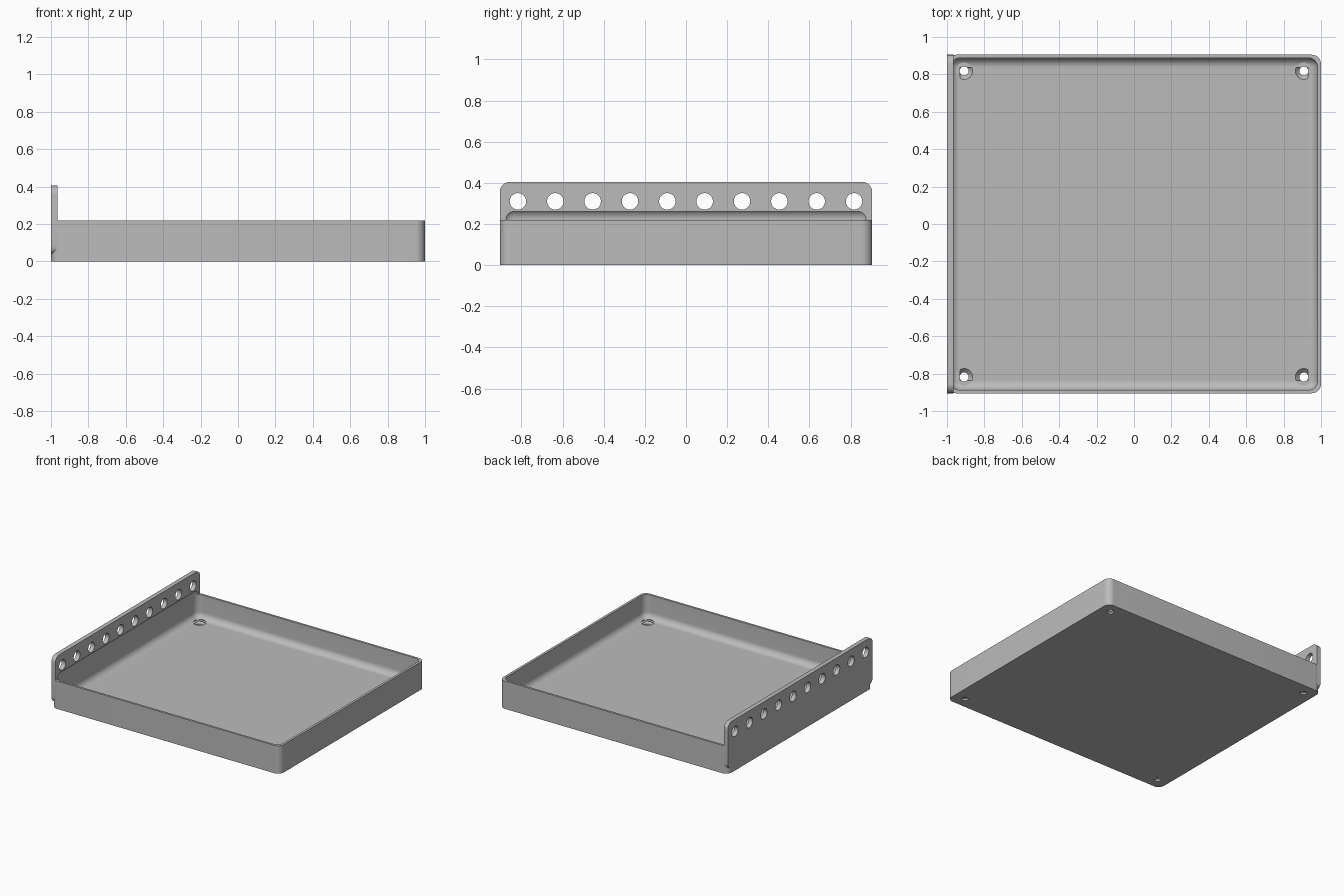
import bpy, bmesh, math
from mathutils import Matrix, Vector

if "Cube" in bpy.data.objects:
    bpy.data.objects.remove(bpy.data.objects["Cube"], do_unlink=True)

# Material
grey = bpy.data.materials.new("plain grey")
grey.use_nodes = True
color = (0.5, 0.5, 0.5, 1)
grey.diffuse_color = color
grey.node_tree.nodes["Principled BSDF"].inputs["Base Color"].default_value = color

RADIUS = 0.05
HALF_Y = 0.905


def finish(name, bm):
    bmesh.ops.recalc_face_normals(bm, faces=bm.faces)
    mesh = bpy.data.meshes.new(name)
    bm.to_mesh(mesh)
    bm.free()
    mesh.materials.append(grey)
    obj = bpy.data.objects.new(name, mesh)
    bpy.context.collection.objects.link(obj)
    return obj


def rounded_box(name, low, high, axes):
    """Box whose edges along the given axes are rounded."""
    low, high = Vector(low), Vector(high)
    bm = bmesh.new()
    bmesh.ops.create_cube(bm, size=1)
    for v in bm.verts:
        v.co = Vector((v.co[i] + 0.5) * (high[i] - low[i]) + low[i] for i in range(3))
    edges = [e for e in bm.edges
             if any(abs((e.verts[0].co - e.verts[1].co)[a]) > 1e-4 for a in axes)]
    bmesh.ops.bevel(bm, geom=edges, offset=RADIUS, segments=10, profile=0.5, affect='EDGES')
    return finish(name, bm)


def add_cone(bm, r_low, r_high, depth, matrix):
    bmesh.ops.create_cone(bm, cap_ends=True, segments=48, radius1=r_low,
                          radius2=r_high, depth=depth, matrix=matrix)


def boolean(target, cutter, operation):
    """Combine the tool into the target, then discard the tool."""
    cutter.hide_render = True
    mod = target.modifiers.new("shape", 'BOOLEAN')
    mod.operation, mod.object, mod.solver = operation, cutter, 'EXACT'
    bpy.context.view_layer.objects.active = target
    bpy.ops.object.modifier_apply(modifier=mod.name)
    bpy.data.objects.remove(cutter, do_unlink=True)


# Tray body and upright mounting plate
tray = rounded_box("tray", (-1, -HALF_Y, 0), (1, HALF_Y, 0.22), axes=[2])
plate = rounded_box("mounting_plate", (-1, -HALF_Y, 0.035), (-0.965, HALF_Y, 0.405), axes=[0])
boolean(tray, plate, 'UNION')

# Hollow, rounded on every edge and reaching slightly into the plate
FLOOR = 0.035
hollow = rounded_box("hollow", (-0.981, -0.888, FLOOR), (0.981, 0.888, 0.274), axes=[0, 1, 2])
boolean(tray, hollow, 'DIFFERENCE')

# Row of holes in the plate
bm = bmesh.new()
for i in range(10):
    y = (i - 4.5) * 0.1815
    add_cone(bm, 0.04, 0.04, 0.2,
             Matrix.Translation((-0.98, y, 0.31)) @ Matrix.Rotation(math.pi / 2, 4, 'Y'))
boolean(tray, finish("plate_holes", bm), 'DIFFERENCE')

# Countersunk screw holes in the floor corners
for name, low, high, z_low, z_high in (("screw_holes", 0.024, 0.024, -0.1, 0.1),
                                       ("countersinks", 0.024, 0.045, 0.013, FLOOR),
                                       ("head_clearance", 0.045, 0.045, FLOOR, 0.1)):
    bm = bmesh.new()
    for x in (-0.908, 0.908):
        for y in (-0.818, 0.818):
            add_cone(bm, low, high, z_high - z_low,
                     Matrix.Translation((x, y, (z_low + z_high) / 2)))
    boolean(tray, finish(name, bm), 'DIFFERENCE')

# Smooth curves, sharp corners
bpy.ops.object.select_all(action='DESELECT')
tray.select_set(True)
bpy.context.view_layer.objects.active = tray
bpy.ops.object.shade_smooth_by_angle(angle=math.radians(30))
